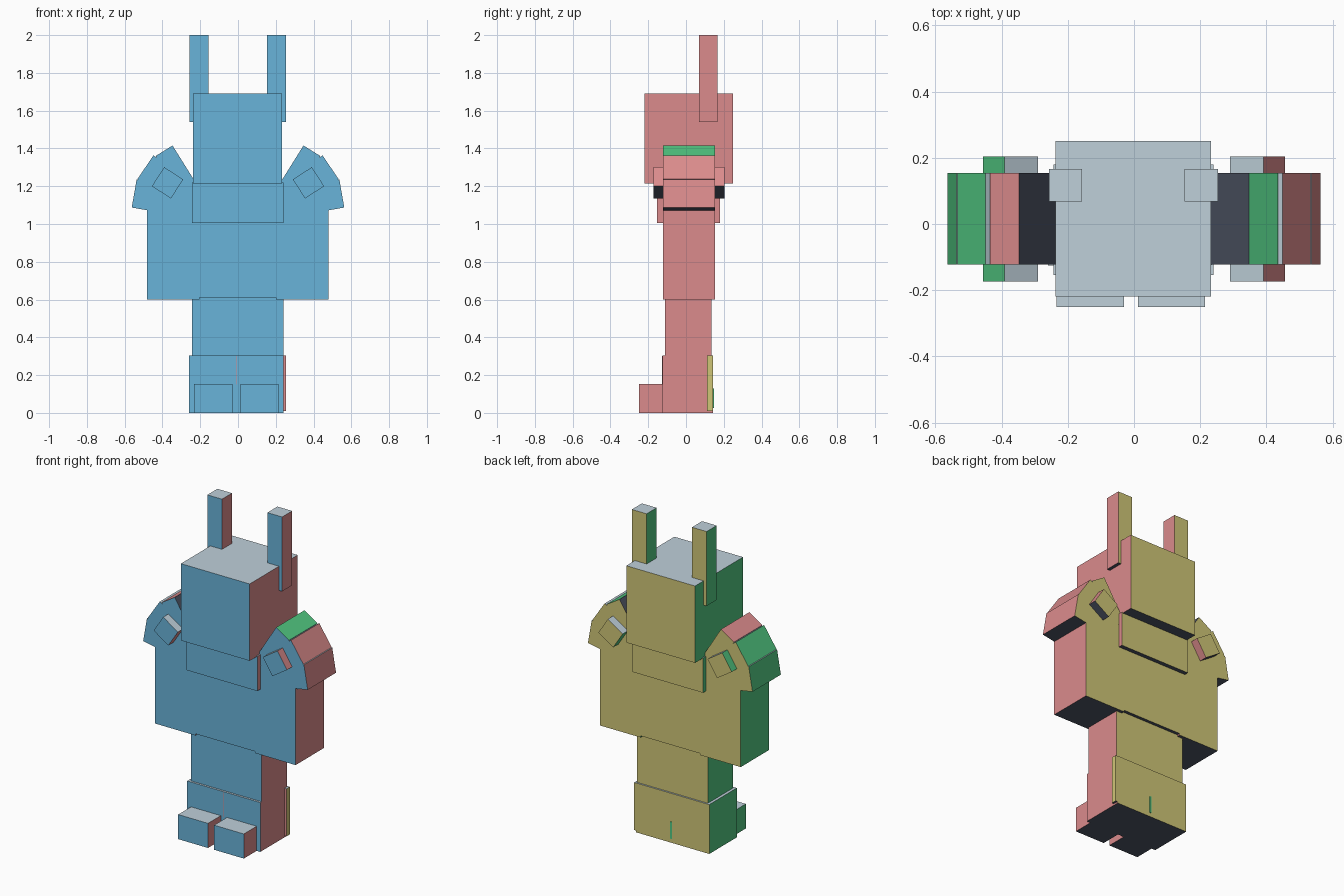
import bpy
import math

cube = bpy.data.objects.get("Cube")
if cube:
    bpy.data.objects.remove(cube, do_unlink=True)


def linear(c):
    c /= 255
    return c / 12.92 if c <= 0.04045 else ((c + 0.055) / 1.055) ** 2.4


def material(name, rgb):
    m = bpy.data.materials.new(name)
    m.use_nodes = True
    col = (*[linear(c) for c in rgb], 1)
    m.diffuse_color = col
    bsdf = next(n for n in m.node_tree.nodes if n.type == 'BSDF_PRINCIPLED')
    bsdf.inputs["Base Color"].default_value = col
    return m


# One colour for each local face direction of a box
FRONT, BACK, PLUS_X, MINUS_X, TOP, BOTTOM = range(6)
MATS = [
    material("sky_blue", (105, 179, 218)),
    material("olive_yellow", (208, 198, 119)),
    material("rose_red", (219, 139, 140)),
    material("leaf_green", (82, 200, 130)),
    material("pale_grey", (191, 208, 218)),
    material("dark_slate", (78, 85, 101)),
]


def box(name, x, y, z, angle=0.0, only=None):
    """Box from (min, max) ranges, turned by angle degrees in the front plane."""
    bpy.ops.mesh.primitive_cube_add(size=1)
    ob = bpy.context.object
    ob.name = name
    ob.location = [(a + b) / 2 for a, b in (x, y, z)]
    ob.rotation_euler.y = -math.radians(angle)
    size = [b - a for a, b in (x, y, z)]
    for v in ob.data.vertices:
        v.co = [c * s for c, s in zip(v.co, size)]
    for m in MATS:
        ob.data.materials.append(m)
    for p in ob.data.polygons:
        n = p.normal
        if only is not None:
            p.material_index = only
        elif abs(n.x) > 0.5:
            p.material_index = PLUS_X if n.x > 0 else MINUS_X
        elif abs(n.y) > 0.5:
            p.material_index = BACK if n.y > 0 else FRONT
        else:
            p.material_index = TOP if n.z > 0 else BOTTOM
    return ob


def turned_pair(name, cx, cz, w, h, y, angle):
    """Mirrored pair of turned boxes given by centre and size."""
    for side, s in (("left", 1), ("right", -1)):
        box(f"{side}_{name}", (s * cx - w / 2, s * cx + w / 2), y,
            (cz - h / 2, cz + h / 2), s * angle)


BODY_Y = (-0.123, 0.154)

# Head and ears
box("head", (-0.237, 0.233), (-0.219, 0.25), (1.215, 1.69))
box("left_ear", (0.153, 0.254), (0.068, 0.166), (1.54, 2.0))
box("right_ear", (-0.257, -0.157), (0.068, 0.166), (1.54, 2.0))

# Torso, collar and arms
box("torso", (-0.205, 0.202), BODY_Y, (0.61, 1.2))
box("collar", (-0.243, 0.24), (-0.154, 0.18), (1.005, 1.22))
box("left_arm", (0.202, 0.48), BODY_Y, (0.6, 1.15))
box("right_arm", (-0.482, -0.205), BODY_Y, (0.6, 1.15))

# Shoulder armour fanned around the top of each arm
turned_pair("shoulder_inner_plate", 0.317, 1.269, 0.28, 0.105, BODY_Y, 238)
turned_pair("shoulder_middle_plate", 0.4076, 1.244, 0.2, 0.152, BODY_Y, 34)
turned_pair("shoulder_outer_plate", 0.402, 1.135, 0.3, 0.15, BODY_Y, 10)
turned_pair("shoulder_bolt", 0.373, 1.218, 0.12, 0.12, (-0.173, 0.204), 33)

# Legs, boots and toes
box("legs", (-0.243, 0.24), (-0.112, 0.134), (0.28, 0.63))
box("boots", (-0.26, 0.24), (-0.125, 0.144), (0, 0.305))
box("left_toe", (0.012, 0.215), (-0.25, -0.12), (0, 0.152))
box("right_toe", (-0.234, -0.03), (-0.25, -0.12), (0, 0.152))

# Heel strip on the side of the boots
heel = box("heel_strip", (0.235, 0.254), (0.11, 0.143), (0.01, 0.304))
for p in heel.data.polygons:
    if p.normal.x > 0.5:
        p.material_index = BACK
    elif p.normal.y < -0.5:
        p.material_index = PLUS_X

# Thin seams at the middle of the boots
box("back_seam", (-0.006, 0.006), (0.14, 0.147), (0.025, 0.13), only=MINUS_X)
box("front_seam", (-0.011, -0.008), (-0.127, -0.12), (0.15, 0.3), only=PLUS_X)
